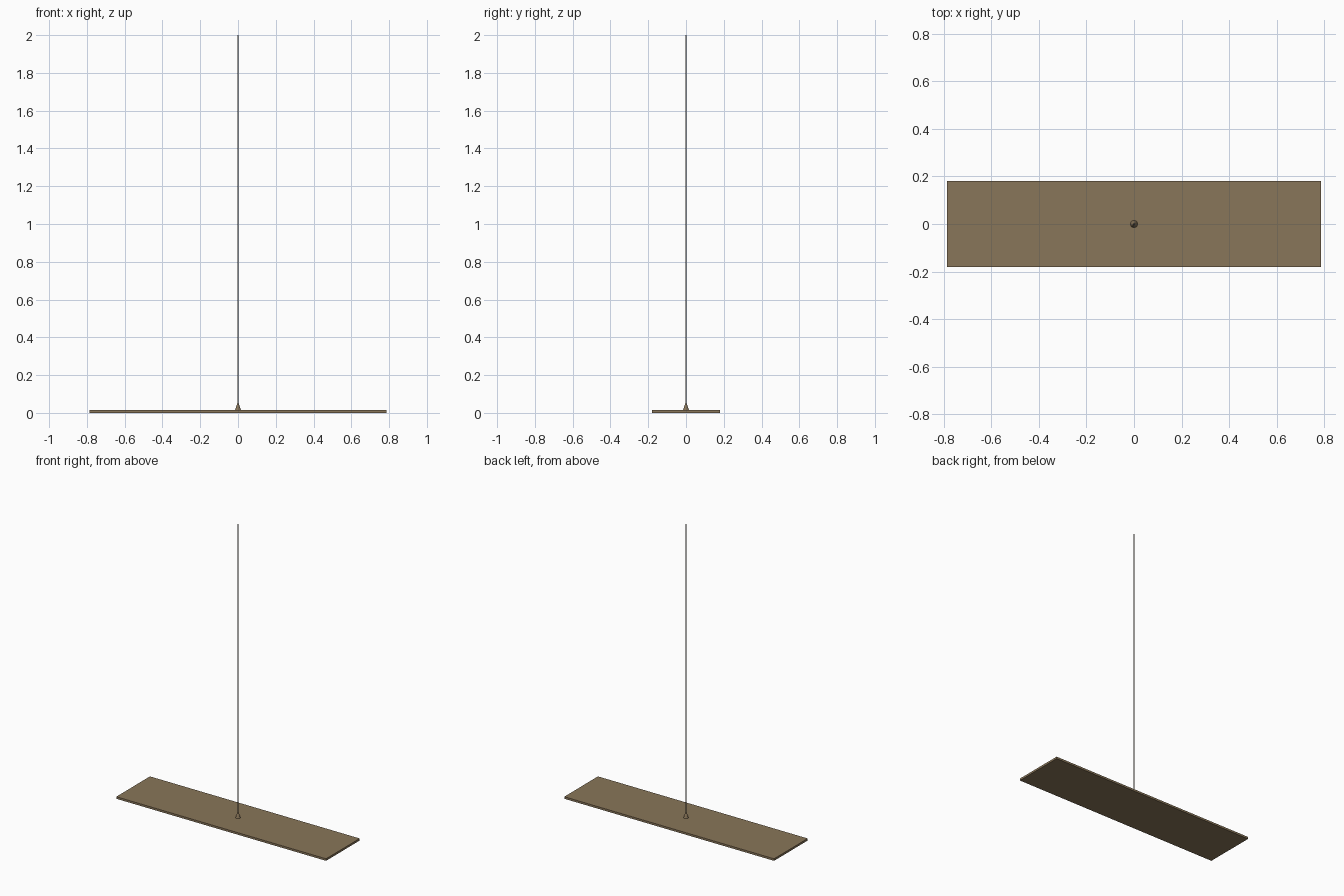
import bpy

if "Cube" in bpy.data.objects:
    bpy.data.objects.remove(bpy.data.objects["Cube"])


def material(name, rgb):
    m = bpy.data.materials.new(name)
    m.diffuse_color = (*rgb, 1)
    m.use_nodes = True
    m.node_tree.nodes["Principled BSDF"].inputs["Base Color"].default_value = m.diffuse_color
    return m


def finish(name, mat):
    ob = bpy.context.object
    ob.name = name
    ob.data.materials.append(mat)
    return ob


def tapered(name, r1, r2, z1, z2, sides, mat):
    bpy.ops.mesh.primitive_cone_add(vertices=sides, radius1=r1, radius2=r2,
                                    depth=z2 - z1, location=(0, 0, (z1 + z2) / 2))
    ob = finish(name, mat)
    bpy.ops.object.shade_smooth_by_angle()
    return ob


wood = material("wood", (0.25, 0.18, 0.10))
cord = material("cord", (0.2, 0.18, 0.14))

# Flat rectangular board
W, D, T = 1.572, 0.36, 0.014
bpy.ops.mesh.primitive_cube_add(size=1, location=(0, 0, T / 2))
board = finish("board", wood)
board.scale = (W, D, T)
bpy.ops.object.transform_apply(location=False, rotation=False, scale=True)

# Small conical socket and the tall thin rod it holds
tapered("socket", 0.016, 0.003, T - 0.002, 0.054, 16, wood)
tapered("rod", 0.003, 0.003, T - 0.002, 2.0, 12, cord)
